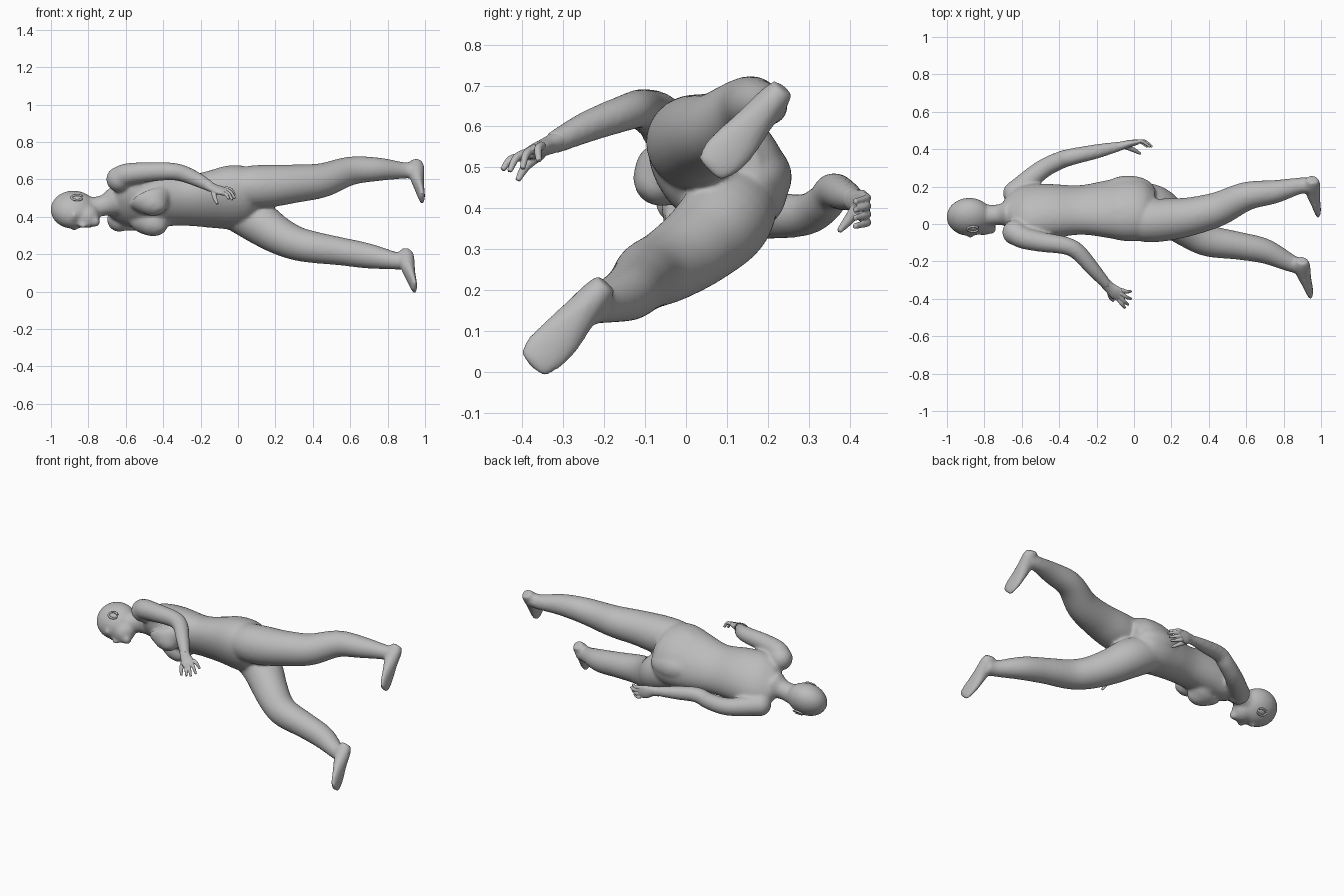
import bpy, bmesh, math
from mathutils import Vector, Matrix

if "Cube" in bpy.data.objects:
    bpy.data.objects.remove(bpy.data.objects["Cube"])

# Body frame: head points to -X, chest faces half down and half forward
ALONG = Vector((1, 0, 0))
LEFT = Vector((0, -1, 1)).normalized()
FRONT = Vector((0, -1, -1)).normalized()

skin = bpy.data.materials.new("grey_skin")
skin.diffuse_color = (0.5, 0.5, 0.5, 1)
skin.use_nodes = True
skin.node_tree.nodes["Principled BSDF"].inputs["Base Color"].default_value = skin.diffuse_color


def spline(stations, steps):
    """Catmull-Rom interpolation of stations (x, y, z, half width, half depth)."""
    rows = [Vector(s if len(s) == 5 else (*s, s[3])) for s in stations]
    pts = [rows[0] * 2 - rows[1]] + rows + [rows[-1] * 2 - rows[-2]]
    out = []
    for i in range(1, len(pts) - 2):
        p0, p1, p2, p3 = pts[i - 1:i + 3]
        for k in range(steps):
            t = k / steps
            out.append(0.5 * (2 * p1 + (p2 - p0) * t + (2 * p0 - 5 * p1 + 4 * p2 - p3) * t * t
                              + (3 * p1 - p0 - 3 * p2 + p3) * t ** 3))
    return out + [rows[-1]]


def loft(bm, stations, side=LEFT, n=20, steps=5):
    """Closed elliptical tube through the stations."""
    rows = spline(stations, steps)
    centres = [Vector(r[:3]) for r in rows]
    rings = []
    for i, r in enumerate(rows):
        t = (centres[min(i + 1, len(rows) - 1)] - centres[max(i - 1, 0)]).normalized()
        u = (side - t * side.dot(t)).normalized()
        v = t.cross(u)
        a, b = max(r[3], 0.003), max(r[4], 0.003)
        rings.append([bm.verts.new(centres[i] + u * a * math.cos(2 * math.pi * k / n)
                                   + v * b * math.sin(2 * math.pi * k / n)) for k in range(n)])
    for p, q in zip(rings, rings[1:]):
        for k in range(n):
            bm.faces.new((p[k], p[(k + 1) % n], q[(k + 1) % n], q[k]))
    bm.faces.new(rings[0][::-1])
    bm.faces.new(rings[-1])


def ball(bm, centre, radii):
    """Ellipsoid aligned to the body frame."""
    m = Matrix((ALONG * radii[0], LEFT * radii[1], FRONT * radii[2])).transposed().to_4x4()
    bmesh.ops.create_icosphere(bm, subdivisions=3, radius=1,
                               matrix=Matrix.Translation(centre) @ m)


def finish(bm, name):
    bmesh.ops.recalc_face_normals(bm, faces=bm.faces)
    me = bpy.data.meshes.new(name)
    bm.to_mesh(me)
    bm.free()
    me.materials.append(skin)
    me.polygons.foreach_set("use_smooth", [True] * len(me.polygons))
    ob = bpy.data.objects.new(name, me)
    bpy.context.collection.objects.link(ob)
    return ob


def blend(ob, voxel, iterations):
    """Fuse overlapping parts into one smooth skin."""
    rm = ob.modifiers.new("blend", 'REMESH')
    rm.mode = 'VOXEL'
    rm.voxel_size = voxel
    rm.use_smooth_shade = True
    sm = ob.modifiers.new("soften", 'SMOOTH')
    sm.factor = 0.5
    sm.iterations = iterations


body = bmesh.new()

# Torso and neck
loft(body, [(-.69, .05, .49, .06, .05), (-.65, .058, .487, .13, .075), (-.57, .068, .487, .168, .112),
            (-.45, .07, .49, .164, .122), (-.29, .075, .485, .15, .112), (-.15, .08, .493, .174, .128),
            (-.04, .08, .503, .192, .148), (.05, .073, .508, .18, .14), (.11, .07, .51, .12, .10)], n=32)
loft(body, [(-.80, .045, .445, .06), (-.72, .05, .46, .056), (-.66, .055, .48, .08)])

# Chest and buttocks, mirrored across the body
chest = Vector((0, .06, .485))
for s in (1, -1):
    cone = [(-.46, .06, .08, .125), (-.45, .088, .079, .105), (-.44, .115, .066, .078),
            (-.43, .14, .047, .053), (-.425, .158, .022, .025)]
    loft(body, [(*(chest + ALONG * x + FRONT * f + LEFT * .077 * s), a, b) for x, f, a, b in cone])
    ball(body, Vector((-.03, .08, .493)) - FRONT * .057 + LEFT * .077 * s, (.145, .086, .084))

# Head, jaw, chin, nose, lips and brows
head = Vector((-.88, .038, .438))
ball(body, head, (.123, .092, .113))
ball(body, head + ALONG * .073 + FRONT * .042, (.07, .064, .074))
ball(body, head + ALONG * .117 + FRONT * .092, (.027, .03, .026))
ball(body, head + ALONG * .052 + FRONT * .116, (.028, .014, .02))
ball(body, head + ALONG * .09 + FRONT * .104, (.014, .026, .013))
for s in (1, -1):
    ball(body, head + ALONG * .005 + FRONT * .092 + LEFT * .035 * s, (.014, .03, .02))

# Arms with shoulders
ball(body, Vector((-.635, -.045, .60)), (.07, .07, .068))
ball(body, Vector((-.635, .165, .385)), (.066, .066, .066))
loft(body, [(-.64, -.04, .60, .06), (-.60, -.07, .625, .06), (-.5, -.095, .638, .054),
            (-.37, -.115, .643, .048), (-.3, -.15, .633, .045), (-.22, -.24, .60, .039),
            (-.14, -.33, .557, .028)])
loft(body, [(-.64, .165, .385, .062), (-.5, .285, .383, .052), (-.4, .338, .412, .048),
            (-.33, .36, .442, .045), (-.2, .388, .432, .039), (-.08, .415, .42, .027)])

# Legs
loft(body, [(-.04, .02, .555, .09), (.06, .015, .56, .112), (.17, .023, .565, .114), (.3, .04, .577, .103),
            (.45, .08, .595, .092), (.6, .148, .645, .077), (.75, .172, .654, .063),
            (.88, .203, .648, .045), (.945, .205, .65, .042)], n=24)
loft(body, [(-.04, .13, .44, .10), (.1, .097, .375, .114), (.2, .03, .31, .103), (.3, -.04, .262, .092),
            (.4, -.09, .238, .085), (.55, -.115, .215, .075), (.7, -.145, .19, .067),
            (.84, -.21, .165, .047), (.905, -.227, .158, .042)], n=24)

# Feet share one shape, running from heel to toes; the right one tilts a little more
foot = [(.958, .239, .695, .029, .032), (.952, .215, .667, .038, .045), (.957, .17, .615, .045, .039),
        (.969, .125, .562, .055, .027), (.979, .088, .525, .056, .020), (.985, .062, .499, .044, .015),
        (.987, .055, .492, .030, .011)]
for off, tilt in (((0, 0, 0), 0), ((-.040, -.434, -.478), .08)):
    loft(body, [(x + off[0] - tilt * (z - .49), y + off[1], z + off[2], w, h) for x, y, z, w, h in foot])

blend(finish(body, "body"), 0.008, 15)

# Ears: a shallow bowl with a raised rim
for s, name in ((1, "left_ear"), (-1, "right_ear")):
    bm = bmesh.new()
    c = head + ALONG * .02 + LEFT * .086 * s
    ball(bm, c, (.028, .009, .018))
    rim = [c + ALONG * .03 * math.cos(t) + FRONT * .019 * math.sin(t) + LEFT * .006 * s
           for t in [math.radians(d) for d in range(30, 331, 30)]]
    loft(bm, [(*p, .006) for p in rim], side=LEFT, n=8, steps=3)
    finish(bm, name)


def hand(name, palm, side, fingers, thumb):
    """Palm, four fingers given as knuckle / middle / tip, and a thumb."""
    bm = bmesh.new()
    loft(bm, palm, side=side, n=16)
    for k, m, t in fingers:
        loft(bm, [(*k, .011), (*m, .010), (*t, .007)], side=side, n=10, steps=4)
    loft(bm, [(*thumb[0], .016), (*thumb[1], .0125), (*thumb[2], .007)], side=side, n=10, steps=4)
    blend(finish(bm, name), 0.003, 3)


# Left hand, fingers fanned out
knuckles = [(-.09, -.395, .526), (-.08, -.385, .538), (-.072, -.37, .547), (-.068, -.352, .554)]
tips = [(-.048, -.449, .494), (-.03, -.432, .49), (-.016, -.40, .497), (-.016, -.360, .515)]
fingers = []
for k, t in zip(knuckles, tips):
    mid = (Vector(k) + Vector(t)) / 2 + Vector((.004, -.006, .010))
    fingers.append((k, tuple(mid), t))
hand("left_hand",
     [(-.16, -.31, .566, .029, .027), (-.13, -.34, .552, .031, .022), (-.10, -.365, .542, .038, .019),
      (-.075, -.383, .536, .036, .013)],
     Vector((.25, .8, .35)), fingers,
     [(-.13, -.355, .535), (-.125, -.39, .505), (-.11, -.412, .468)])

# Right hand, fingers slightly curled and stacked in height
fingers = []
for i in range(4):
    z = .428 - .020 * i
    d = -.012 * abs(i - 1)
    fingers.append(((.012, .438, z), (.055 + d, .442, z - .004), (.098 + d, .412, z - .012)))
hand("right_hand",
     [(-.10, .41, .42, .028, .027), (-.06, .42, .416, .03, .022), (-.02, .431, .406, .04, .019),
      (.022, .438, .40, .037, .013)],
     Vector((0, 0, 1)), fingers,
     [(-.045, .415, .395), (.0, .395, .368), (.035, .375, .345)])
